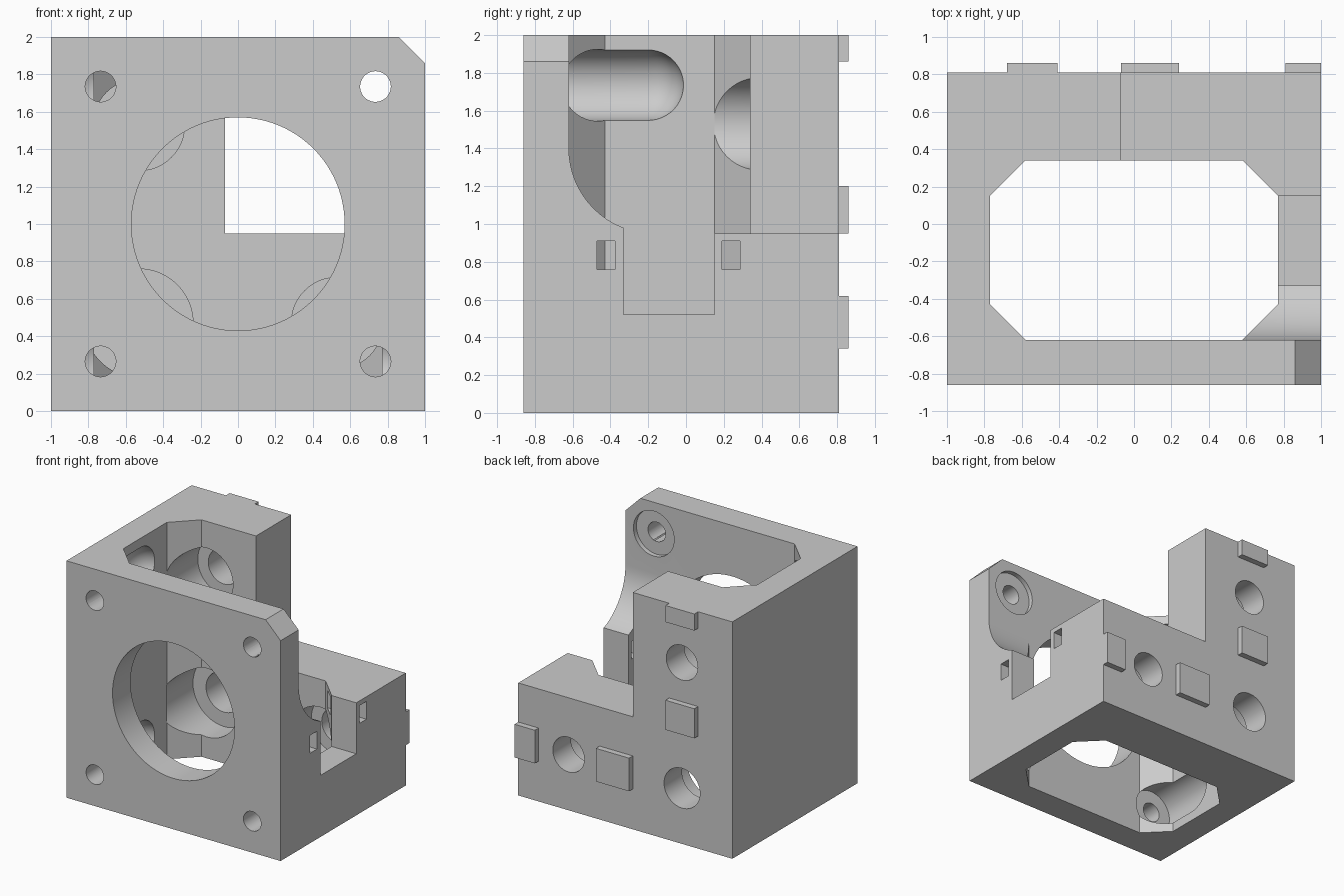
import bpy, bmesh, math
from mathutils import Vector

cube = bpy.data.objects.get("Cube")
if cube:
    bpy.data.objects.remove(cube, do_unlink=True)

grey = bpy.data.materials.new("plain grey")
grey.use_nodes = True
grey.diffuse_color = (0.6, 0.6, 0.6, 1)
grey.node_tree.nodes["Principled BSDF"].inputs["Base Color"].default_value = (0.6, 0.6, 0.6, 1)


def add(name, bm):
    bmesh.ops.recalc_face_normals(bm, faces=bm.faces[:])
    mesh = bpy.data.meshes.new(name)
    bm.to_mesh(mesh)
    bm.free()
    mesh.materials.append(grey)
    ob = bpy.data.objects.new(name, mesh)
    bpy.context.collection.objects.link(ob)
    return ob


def prism(name, outline, axis, lo, hi):
    """Extrude a 2D outline along an axis: x uses (y,z), y uses (x,z), z uses (x,y)."""
    bm = bmesh.new()
    verts = []
    for p in outline:
        co = list(p)
        co.insert("xyz".index(axis), lo)
        verts.append(bm.verts.new(co))
    face = bm.faces.new(verts)
    grown = bmesh.ops.extrude_face_region(bm, geom=[face])["geom"]
    shift = Vector((0, 0, 0))
    shift["xyz".index(axis)] = hi - lo
    bmesh.ops.translate(bm, vec=shift, verts=[v for v in grown if isinstance(v, bmesh.types.BMVert)])
    return add(name, bm)


def box(name, x0, x1, y0, y1, z0, z1):
    return prism(name, [(x0, y0), (x1, y0), (x1, y1), (x0, y1)], "z", z0, z1)


def bore(name, x, z, r, y0, y1, steps=48):
    ring = [(x + r * math.cos(math.tau * i / steps), z + r * math.sin(math.tau * i / steps))
            for i in range(steps)]
    return prism(name, ring, "y", y0, y1)


def ball_nosed(name, x, z, r, y0, y1, steps=48):
    """Round pocket along y whose far end is a hemisphere."""
    bm = bmesh.new()
    profile = [(0, y0), (r, y0)]
    profile += [(r * math.cos(a), y1 - r + r * math.sin(a))
                for a in (math.pi / 2 * i / 12 for i in range(13))]
    verts = [bm.verts.new((x + rad, y, z)) for rad, y in profile]
    edges = [bm.edges.new(pair) for pair in zip(verts, verts[1:])]
    bmesh.ops.spin(bm, geom=verts + edges, cent=(x, 0, z), axis=(0, 1, 0),
                   angle=math.tau, steps=steps, use_duplicate=False)
    bmesh.ops.remove_doubles(bm, verts=bm.verts[:], dist=0.0005)
    return add(name, bm)


FRONT, WALL, BACK = -0.86, -0.62, 0.81
body = box("housing", -1, 1, FRONT, BACK, 0, 2)
cutters = []

# Octagonal shaft through the whole height
x, y0, y1, c = 0.77, WALL, 0.34, 0.19
cutters.append(prism("shaft", [(-x, y0 + c), (c - x, y0), (x - c, y0), (x, y0 + c),
                               (x, y1 - c), (x - c, y1), (c - x, y1), (-x, y1 - c)], "z", -0.2, 2.2))

# Open upper rear corner with a rounded root behind the front wall
r, floor = 0.45, 0.95
root = [(WALL + r - r * math.cos(a), floor + r - r * math.sin(a))
        for a in (math.pi / 2 * i / 16 for i in range(17))]
cutters.append(prism("corner_opening", root + [(1.2, floor), (1.2, 2.2), (WALL, 2.2)], "x", -0.07, 1.2))

# Side slot and the two small windows beside it
cutters.append(box("side_slot", 0.7, 1.2, -0.33, 0.15, 0.52, 1.3))
for y in (-0.47, 0.19):
    cutters.append(box("side_window", 0.5, 1.2, y, y + 0.095, 0.76, 0.91))

# Bevelled upper corner of the front wall
cutters.append(prism("corner_bevel", [(0.86, 2), (1, 1.86), (1.3, 1.56), (1.3, 2.3), (0.56, 2.3)],
                     "y", -1, -0.5))

# Front opening, screw holes and their ball-nosed pockets
cutters.append(bore("front_opening", 0, 1, 0.57, -1, -0.4, 96))
for sx in (-0.735, 0.735):
    for sz in (0.265, 1.735):
        cutters.append(bore("front_hole", sx, sz, 0.082, -1, -0.5))
        cutters.append(ball_nosed("front_pocket", sx, sz, 0.19, -0.66, -0.01))

# Rear holes with wider recesses on the inside
for hx, hz, hole, recess in ((-0.53, 1.53, 0.147, 0.245), (0.53, 0.47, 0.147, 0.245),
                             (-0.53, 0.47, 0.168, 0.29)):
    cutters.append(bore("rear_hole", hx, hz, hole, 0.3, 1))
    cutters.append(bore("rear_recess", hx, hz, recess, 0.15, 0.57))

for cutter in cutters:
    mod = body.modifiers.new("cut", "BOOLEAN")
    mod.operation, mod.solver, mod.object = "DIFFERENCE", "EXACT", cutter
bpy.context.view_layer.objects.active = body
for mod in body.modifiers[:]:
    bpy.ops.object.modifier_apply(modifier=mod.name)
for cutter in cutters:
    bpy.data.objects.remove(cutter, do_unlink=True)

# Locating tabs on the back
for tx0, tx1, tz0, tz1 in ((-0.68, -0.41, 1.86, 2), (-0.68, -0.41, 0.95, 1.2),
                           (-0.07, 0.24, 0.34, 0.62), (0.81, 1, 0.34, 0.62)):
    box("locating_tab", tx0, tx1, BACK - 0.02, 0.86, tz0, tz1)

bpy.ops.object.select_all(action="DESELECT")
body.select_set(True)
bpy.context.view_layer.objects.active = body
bpy.ops.object.shade_smooth_by_angle(angle=math.radians(30))
